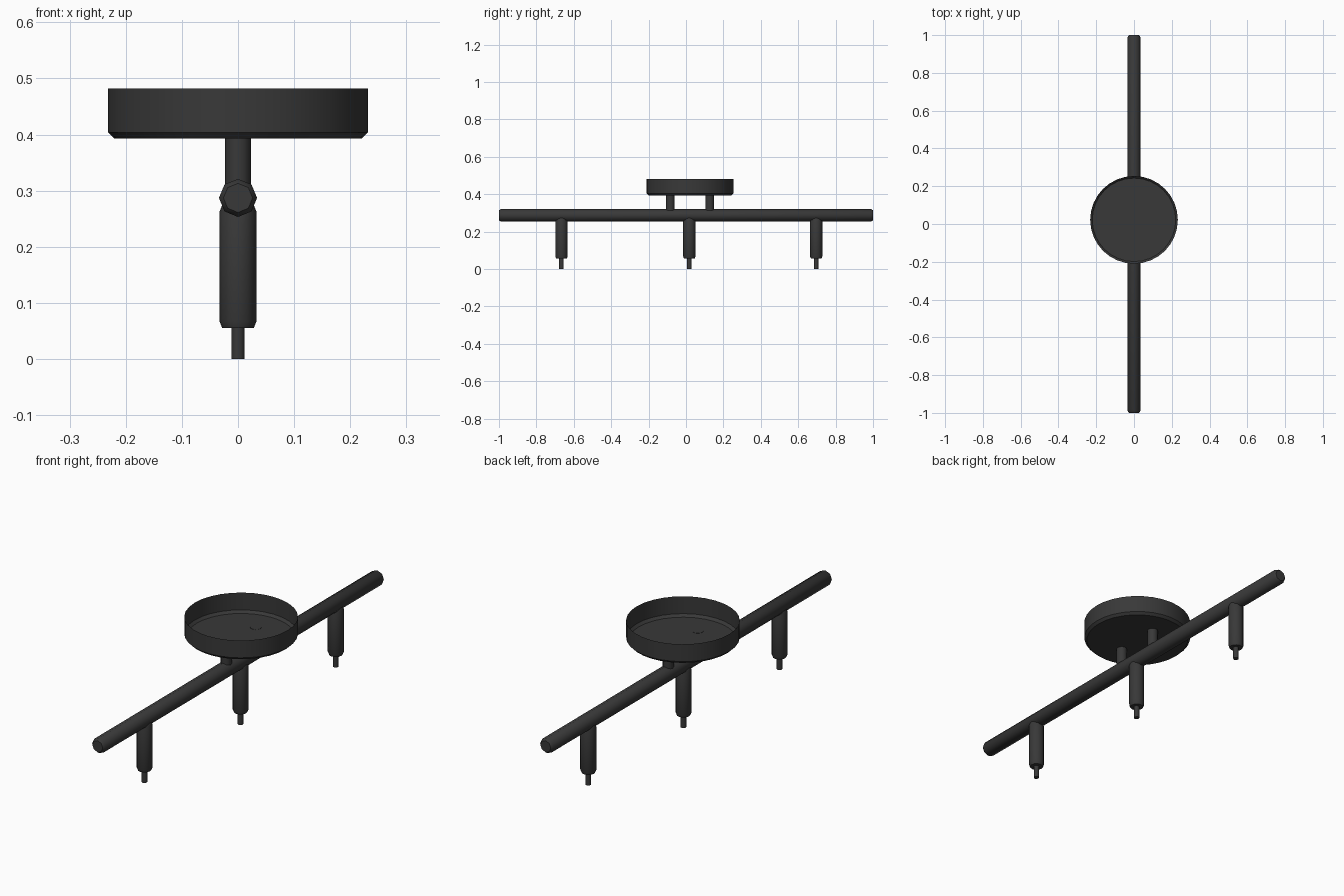
import bpy
import bmesh
import math

cube = bpy.data.objects.get("Cube")
if cube:
    bpy.data.objects.remove(cube, do_unlink=True)

# Single dark metal finish
metal = bpy.data.materials.new("dark_metal")
metal.use_nodes = True
metal.diffuse_color = (0.04, 0.04, 0.04, 1)
metal.node_tree.nodes["Principled BSDF"].inputs["Base Color"].default_value = (0.04, 0.04, 0.04, 1)


def lathe(name, profile, sides, location, rotation=(0, 0, 0), open_top=False, angle=50):
    """Turn a bottom-to-top (radius, height) profile about the local z axis."""
    bm = bmesh.new()
    rings = []
    for r, z in profile:
        rings.append([bm.verts.new((r * math.cos(math.tau * i / sides),
                                    r * math.sin(math.tau * i / sides), z))
                      for i in range(sides)])
    for low, high in zip(rings, rings[1:]):
        for i in range(sides):
            j = (i + 1) % sides
            bm.faces.new((low[i], low[j], high[j], high[i]))
    bm.faces.new(rings[0][::-1])
    if not open_top:
        bm.faces.new(rings[-1])
    mesh = bpy.data.meshes.new(name)
    bm.to_mesh(mesh)
    bm.free()
    mesh.materials.append(metal)
    obj = bpy.data.objects.new(name, mesh)
    bpy.context.collection.objects.link(obj)
    obj.location = location
    obj.rotation_euler = rotation
    bpy.ops.object.select_all(action="DESELECT")
    obj.select_set(True)
    bpy.context.view_layer.objects.active = obj
    bpy.ops.object.shade_smooth_by_angle(angle=math.radians(angle))
    return obj


# Open ceiling canopy with a chamfered lower edge
lathe("ceiling_canopy", [(0.221, 0.393), (0.232, 0.404), (0.232, 0.482)], 32,
      (0, 0.022, 0), open_top=True, angle=30)

# Long octagonal bar with softened ends
lathe("cross_bar", [(0.026, -1), (0.034, -0.99), (0.034, 0.99), (0.026, 1)], 8,
      (0, 0, 0.287), rotation=(math.radians(90), 0, 0))

# Two stems joining canopy and bar
for label, y in (("front", -0.084), ("back", 0.127)):
    lathe(label + "_stem", [(0.023, 0.29), (0.023, 0.394)], 12, (0, y, 0))

# Three lamp sockets, each with a thin tip
for label, y in (("front", -0.666), ("middle", 0.018), ("back", 0.696)):
    lathe(label + "_lamp_socket",
          [(0.028, 0.055), (0.033, 0.067), (0.033, 0.262), (0.028, 0.275)], 12, (0, y, 0))
    lathe(label + "_lamp_tip", [(0.012, 0), (0.012, 0.06)], 12, (0, y, 0))
